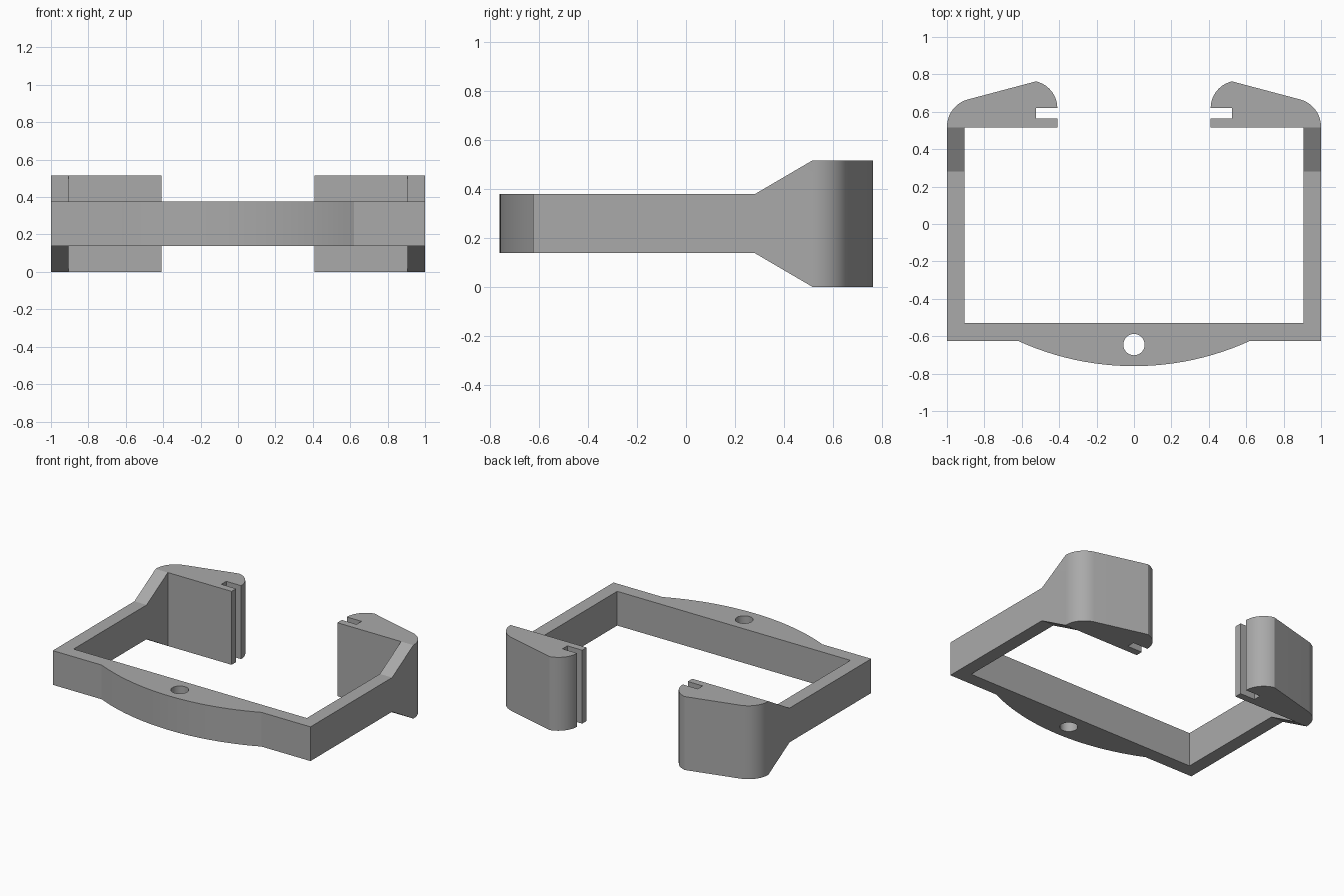
import bpy, bmesh
from math import sin, cos, radians, asin
from mathutils import Vector

if "Cube" in bpy.data.objects:
    bpy.data.objects.remove(bpy.data.objects["Cube"])

grey = bpy.data.materials.new("mid grey")
colour = (0.40, 0.40, 0.40, 1)
grey.use_nodes = True
grey.diffuse_color = colour
grey.node_tree.nodes["Principled BSDF"].inputs["Base Color"].default_value = colour


def arc(cx, cy, r, a0, a1, n):
    """Points on a circle from angle a0 to a1, in degrees."""
    steps = [radians(a0 + (a1 - a0) * i / n) for i in range(n + 1)]
    return [(cx + r * cos(a), cy + r * sin(a)) for a in steps]


def prism(name, points, depth):
    """Extrude a closed 3D outline along the depth vector."""
    bm = bmesh.new()
    face = bm.faces.new([bm.verts.new(p) for p in points])
    grown = bmesh.ops.extrude_face_region(bm, geom=[face], use_keep_orig=True)
    moved = [v for v in grown["geom"] if isinstance(v, bmesh.types.BMVert)]
    bmesh.ops.translate(bm, verts=moved, vec=Vector(depth))
    bmesh.ops.recalc_face_normals(bm, faces=bm.faces)
    mesh = bpy.data.meshes.new(name)
    bm.to_mesh(mesh)
    bm.free()
    mesh.materials.append(grey)
    obj = bpy.data.objects.new(name, mesh)
    bpy.context.collection.objects.link(obj)
    return obj


def carve(obj, cutter, operation):
    """Apply a boolean and discard the cutter."""
    cutter.hide_render = True
    mod = obj.modifiers.new(operation.lower(), 'BOOLEAN')
    mod.object, mod.operation, mod.solver = cutter, operation, 'EXACT'
    bpy.context.view_layer.objects.active = obj
    bpy.ops.object.modifier_apply(modifier=mod.name)
    bpy.data.objects.remove(cutter)


# Plan outline of one half: bowed front bar, arm, then hooked jaw with slot
bow_r = 1.491
bow = 90 - (90 - asin(0.62 / bow_r) * 57.2958)
half = arc(0, bow_r - 0.76, bow_r, -90, -90 + bow, 12)
half += [(1, -0.625)]
half += arc(0.849, 0.52, 0.151, 0, 75, 14)
half += arc(0.556, 0.62, 0.146, 102.6, 180, 14)
half += [(0.525, 0.62), (0.525, 0.565), (0.41, 0.565), (0.41, 0.515),
         (0.905, 0.515), (0.905, -0.53)]
outline = half + [(-x, y) for x, y in reversed(half[1:])]
frame = prism("clamp_frame", [(x, y, -0.1) for x, y in outline], (0, 0, 0.8))

# Side silhouette: narrow band flaring out to the tall jaws
mid, low, tall = 0.2575, 0.12, 0.2575
upper = [(-0.9, low), (0.28, low), (0.515, tall), (0.9, tall)]
side = [(y, mid + h) for y, h in upper] + [(y, mid - h) for y, h in reversed(upper)]
carve(frame, prism("side_cutter", [(-1.2, y, z) for y, z in side], (2.4, 0, 0)), 'INTERSECT')

# Round hole through the front bar
ring = arc(0, -0.645, 0.057, 0, 360, 32)[:-1]
carve(frame, prism("hole_cutter", [(x, y, -0.2) for x, y in ring], (0, 0, 1)), 'DIFFERENCE')

# Smooth the curved walls, keep the corners crisp
bpy.ops.object.select_all(action='DESELECT')
frame.select_set(True)
bpy.context.view_layer.objects.active = frame
bpy.ops.object.shade_smooth_by_angle(angle=radians(20))
